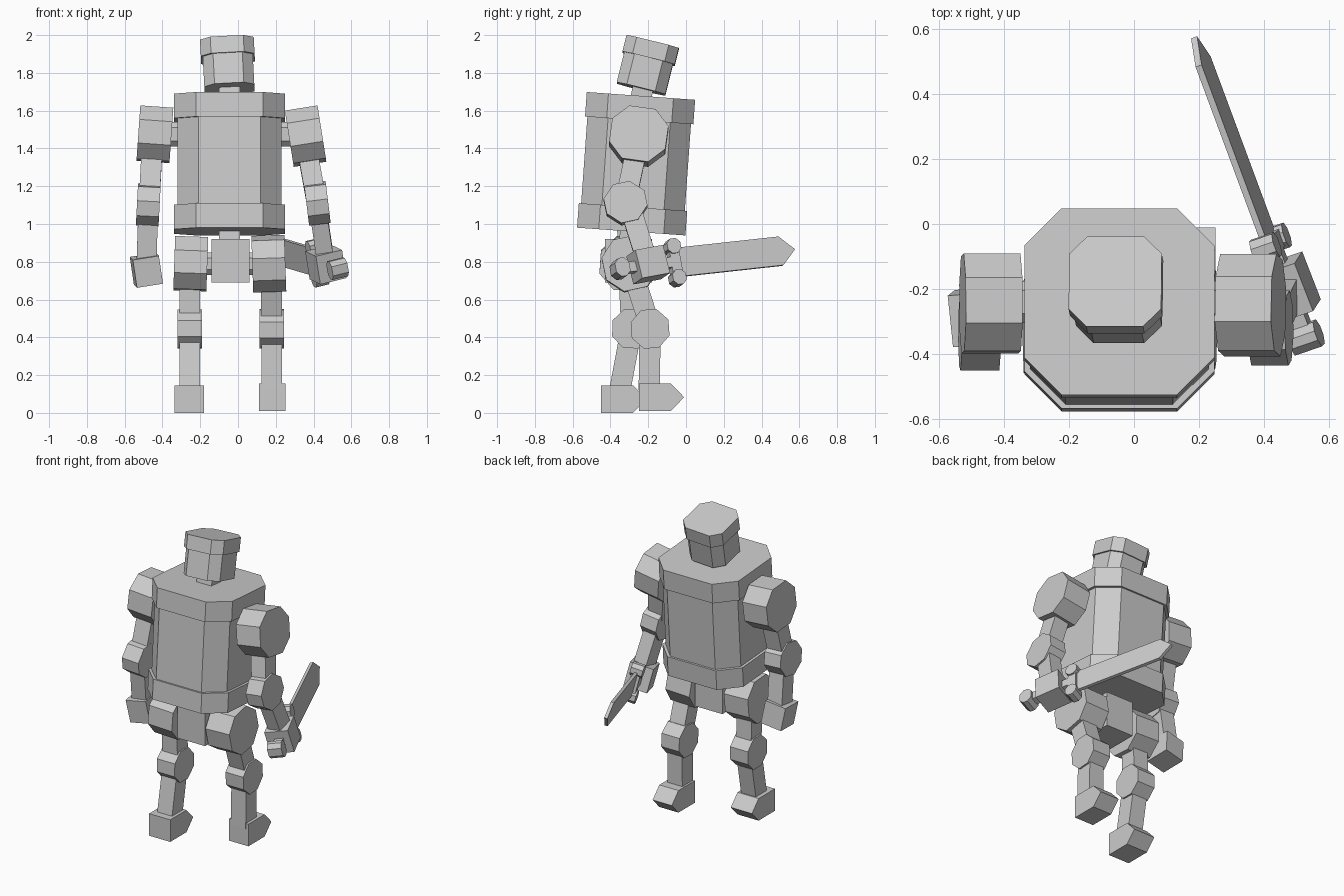
import bpy, bmesh
from math import radians
from mathutils import Vector, Euler

old = bpy.data.objects.get("Cube")
if old:
    bpy.data.objects.remove(old, do_unlink=True)

STONE = bpy.data.materials.new("plain grey")
STONE.use_nodes = True
COLOUR = (0.6, 0.6, 0.6, 1)
STONE.diffuse_color = COLOUR
STONE.node_tree.nodes["Principled BSDF"].inputs["Base Color"].default_value = COLOUR


def octagon(w, h, c):
    """Rectangle outline with cut corners."""
    w, h = w / 2, h / 2
    return [(w - c, -h), (w, c - h), (w, h - c), (w - c, h),
            (c - w, h), (-w, h - c), (-w, c - h), (c - w, -h)]


def rect(w, h):
    return [(w / 2, -h / 2), (w / 2, h / 2), (-w / 2, h / 2), (-w / 2, -h / 2)]


def prism(name, outline, depth, loc, rot=(0, 0, 0), axis="x", offset=(0, 0, 0)):
    """Extrude an outline along x or z, centred on offset in a turned frame."""
    bm = bmesh.new()
    rings = []
    for s in (-depth / 2, depth / 2):
        ring = []
        for u, v in outline:
            co = Vector((s, u, v)) if axis == "x" else Vector((u, v, s))
            ring.append(bm.verts.new(co + Vector(offset)))
        bm.faces.new(ring)
        rings.append(ring)
    n = len(outline)
    for i in range(n):
        j = (i + 1) % n
        bm.faces.new((rings[0][i], rings[0][j], rings[1][j], rings[1][i]))
    bmesh.ops.recalc_face_normals(bm, faces=bm.faces)
    mesh = bpy.data.meshes.new(name)
    bm.to_mesh(mesh)
    bm.free()
    mesh.materials.append(STONE)
    ob = bpy.data.objects.new(name, mesh)
    ob.location = loc
    ob.rotation_euler = Euler([radians(a) for a in rot])
    bpy.context.collection.objects.link(ob)
    return ob


def limb(name, top, bottom, w, d):
    """Square bar running between two points."""
    top, bottom = Vector(top), Vector(bottom)
    axis = top - bottom
    ob = prism(name, rect(w, d), axis.length, (top + bottom) / 2, axis="z")
    ob.rotation_euler = Vector((0, 0, 1)).rotation_difference(axis).to_euler()


# Torso: leaning octagonal barrel with a rim at each end
base, lean = (-0.045, -0.29, 0.96), (-4.1, 0, 0)
prism("torso", octagon(0.55, 0.55, 0.11), 0.70, base, lean, "z", (0, 0, 0.36))
for name, z in (("lower_rim", 0.065), ("upper_rim", 0.655)):
    prism(name, octagon(0.585, 0.575, 0.115), 0.13, base, lean, "z", (0, 0, z))

# Neck, head and cap
limb("neck", (-0.045, -0.22, 1.76), (-0.045, -0.24, 1.66), 0.11, 0.11)
base, lean = (-0.045, -0.238, 1.715), (-14, -3, 0)
prism("head", octagon(0.265, 0.265, 0.055), 0.24, base, lean, "z", (0, 0, 0.12))
prism("cap", octagon(0.285, 0.285, 0.055), 0.09, base, lean, "z", (0, 0, 0.21))

# Pelvis, waist and joint axles
prism("pelvis", rect(0.25, 0.23), 0.20, (-0.04, -0.305, 0.805))
limb("waist", (-0.045, -0.29, 1.0), (-0.045, -0.3, 0.9), 0.11, 0.11)
prism("hip_axle", octagon(0.12, 0.12, 0.03), 0.34, (-0.045, -0.30, 0.79))
prism("shoulder_axle", octagon(0.13, 0.13, 0.03), 0.74, (-0.045, -0.24, 1.475))

# Shoulders
block = octagon(0.30, 0.285, 0.08)
prism("left_shoulder", block, 0.175, (0.358, -0.25, 1.465), (-8, -9, 0))
prism("right_shoulder", block, 0.175, (-0.44, -0.245, 1.475), (-4, 4, 0))

# Left arm
limb("left_upper_arm", (0.365, -0.26, 1.40), (0.415, -0.32, 1.12), 0.105, 0.11)
prism("left_elbow", octagon(0.22, 0.21, 0.065), 0.115, (0.42, -0.32, 1.11), (12, -7, 0))
limb("left_forearm", (0.42, -0.30, 1.10), (0.465, -0.205, 0.80), 0.09, 0.11)
prism("left_hand", rect(0.16, 0.155), 0.15, (0.465, -0.20, 0.785), (10, -13, 19))

# Right arm
limb("right_upper_arm", (-0.455, -0.26, 1.40), (-0.47, -0.325, 1.12), 0.11, 0.11)
prism("right_elbow", octagon(0.22, 0.21, 0.065), 0.12, (-0.475, -0.335, 1.10), (10, 3, 0))
limb("right_forearm", (-0.475, -0.325, 1.08), (-0.485, -0.285, 0.78), 0.105, 0.11)
prism("right_hand", rect(0.16, 0.15), 0.14, (-0.485, -0.285, 0.755), (6, -9, 5))

# Sword held in the left hand, pointing backward
grip, turn = (0.42, -0.06, 0.795), (6, -13, 19)
blade = [(0, -0.078), (0.6, -0.078), (0.68, 0), (0.6, 0.078), (0, 0.078)]
prism("blade", blade, 0.02, grip, turn)
prism("grip", octagon(0.34, 0.055, 0.01), 0.055, grip, turn, offset=(0, -0.16, 0))
prism("pommel", octagon(0.08, 0.10, 0.025), 0.09, grip, turn, offset=(0, -0.31, 0))
prism("guard", rect(0.055, 0.20), 0.055, grip, turn)
for name, z in (("guard_top", 0.085), ("guard_bottom", -0.085)):
    prism(name, octagon(0.075, 0.08, 0.022), 0.075, grip, turn, offset=(0, 0, z))

# Legs: hip, thigh, knee, shin and pointed foot, one a step ahead of the other
foot = [(-0.12, -0.073), (0.05, -0.073), (0.12, 0), (0.05, 0.073), (-0.12, 0.073)]
for side, x, hip_y, knee_y, ankle_y, foot_y, foot_z, tilt in (
        ("left", 0.178, -0.295, -0.19, -0.195, -0.13, 0.083, 12),
        ("right", -0.255, -0.312, -0.29, -0.35, -0.33, 0.073, -4)):
    s = 1 if x > 0 else -1
    hip_x = x - 0.015 * s if s > 0 else x + 0.005
    prism(side + "_hip", octagon(0.285, 0.28, 0.08), 0.175,
          (hip_x, hip_y, 0.79), (tilt, -2 * s, 0))
    limb(side + "_thigh", (x, hip_y + 0.01, 0.75), (x, knee_y, 0.46), 0.11, 0.11)
    prism(side + "_knee", octagon(0.20, 0.205, 0.06), 0.13, (x, knee_y, 0.445), (tilt / 3, 0, 0))
    limb(side + "_shin", (x, knee_y, 0.44), (x, ankle_y, 0.12), 0.108, 0.112)
    prism(side + "_foot", foot, 0.14 if s > 0 else 0.155, (x + 0.003 * s, foot_y, foot_z))
